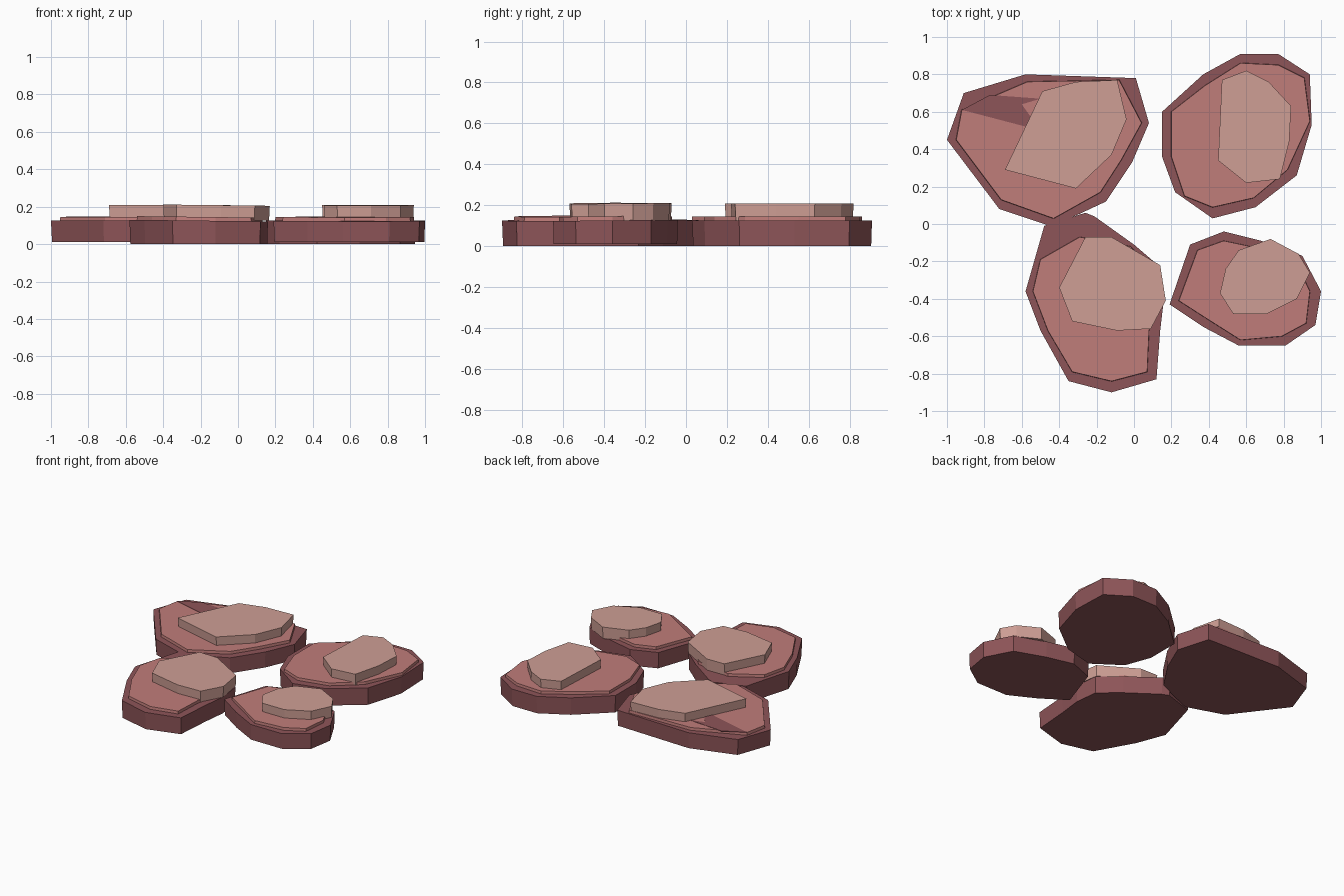
import bpy
import bmesh
from mathutils import Vector

cube = bpy.data.objects.get("Cube")
if cube:
    bpy.data.objects.remove(cube, do_unlink=True)


def make_material(name, color):
    mat = bpy.data.materials.new(name)
    mat.use_nodes = True
    mat.diffuse_color = (*color, 1)
    mat.node_tree.nodes["Principled BSDF"].inputs["Base Color"].default_value = (*color, 1)
    return mat


dark_rose = make_material("dark rose stone", (.27, .09, .098))
mid_rose = make_material("rose stone", (.53, .205, .195))
pale_rose = make_material("pale rose stone", (.62, .345, .30))


def slab(name, outline, bottom, top, material, flare=1.0, tilt=(0, 0)):
    """Flat-sided slab: the lower rim is the outline scaled by flare, the upper face may tilt."""
    bm = bmesh.new()
    center = sum((Vector(p) for p in outline), Vector((0, 0))) / len(outline)
    lower, upper = [], []
    for p in outline:
        offset = Vector(p) - center
        low = center + offset * flare
        lower.append(bm.verts.new((low.x, low.y, bottom)))
        upper.append(bm.verts.new((p[0], p[1], top + offset.dot(Vector(tilt)))))
    bm.faces.new(lower)
    bm.faces.new(upper)
    for i in range(len(outline)):
        j = (i + 1) % len(outline)
        bm.faces.new((lower[i], lower[j], upper[j], upper[i]))
    bmesh.ops.recalc_face_normals(bm, faces=bm.faces)
    mesh = bpy.data.meshes.new(name)
    bm.to_mesh(mesh)
    bm.free()
    mesh.materials.append(material)
    obj = bpy.data.objects.new(name, mesh)
    bpy.context.collection.objects.link(obj)
    return obj


def stone(name, base, layer, cap, floor=0.01, tilt=(0, 0)):
    """Paving stone of three stacked slabs, each paler than the one below."""
    slab(name + "_base", base, floor, .125, dark_rose, .99, tilt)
    slab(name + "_layer", layer, .1, .145, mid_rose, 1.01, tilt)
    slab(name + "_cap", cap, .125, .208, pale_rose, .985, tilt)


# Back left stone, with the base showing through its layer in one corner
stone("back_left_stone",
      [(-1, .45), (-.91, .7), (-.58, .8), (.01, .78), (.08, .54), (-.01, .33),
       (-.15, .12), (-.3, .05), (-.45, -.01), (-.72, .08)],
      [(-.95, .45), (-.92, .61), (-.57, .76), (-.08, .77), (.04, .54), (-.07, .34),
       (-.18, .17), (-.43, .03), (-.71, .13)],
      [(-.69, .29), (-.49, .71), (-.31, .76), (-.09, .77), (-.04, .56), (-.12, .37),
       (-.31, .19)])
slab("back_left_stone_ridge",
     [(-.92, .61), (-.77, .69), (-.5, .67), (-.6, .64), (-.5, .5)],
     .14, .147, dark_rose)

# Back right stone
stone("back_right_stone",
      [(.15, .6), (.37, .8), (.57, .91), (.77, .91), (.94, .8), (.95, .53),
       (.87, .26), (.65, .09), (.42, .03), (.22, .17), (.15, .36)],
      [(.2, .6), (.38, .74), (.57, .86), (.77, .85), (.91, .78), (.94, .55),
       (.82, .29), (.64, .14), (.42, .09), (.27, .15), (.2, .36)],
      [(.47, .77), (.6, .82), (.72, .76), (.84, .63), (.83, .44), (.78, .24),
       (.6, .22), (.45, .34)], floor=0)

# Front left stone
stone("front_left_stone",
      [(-.48, -.01), (-.26, .06), (-.21, .04), (0, -.11), (.14, -.23), (.16, -.4),
       (.14, -.57), (.12, -.83), (-.12, -.9), (-.35, -.84), (-.5, -.57), (-.58, -.36)],
      [(-.5, -.19), (-.29, -.07), (-.02, -.12), (.1, -.24), (.13, -.4), (.08, -.57),
       (.07, -.79), (-.12, -.84), (-.33, -.79), (-.46, -.57), (-.54, -.36)],
      [(-.26, -.07), (-.12, -.07), (.14, -.22), (.17, -.41), (.09, -.56), (-.09, -.57),
       (-.33, -.52), (-.4, -.34)], floor=0, tilt=(-.012, 0))

# Front right stone
stone("front_right_stone",
      [(.19, -.43), (.3, -.11), (.48, -.04), (.68, -.09), (.9, -.17), (1, -.36),
       (.97, -.54), (.81, -.65), (.56, -.65), (.37, -.55)],
      [(.24, -.41), (.34, -.14), (.48, -.09), (.67, -.13), (.86, -.19), (.94, -.36),
       (.92, -.53), (.79, -.6), (.57, -.62), (.38, -.5)],
      [(.46, -.37), (.49, -.24), (.56, -.14), (.73, -.08), (.88, -.16), (.94, -.26),
       (.87, -.4), (.71, -.48), (.53, -.48)], tilt=(0, .01))
